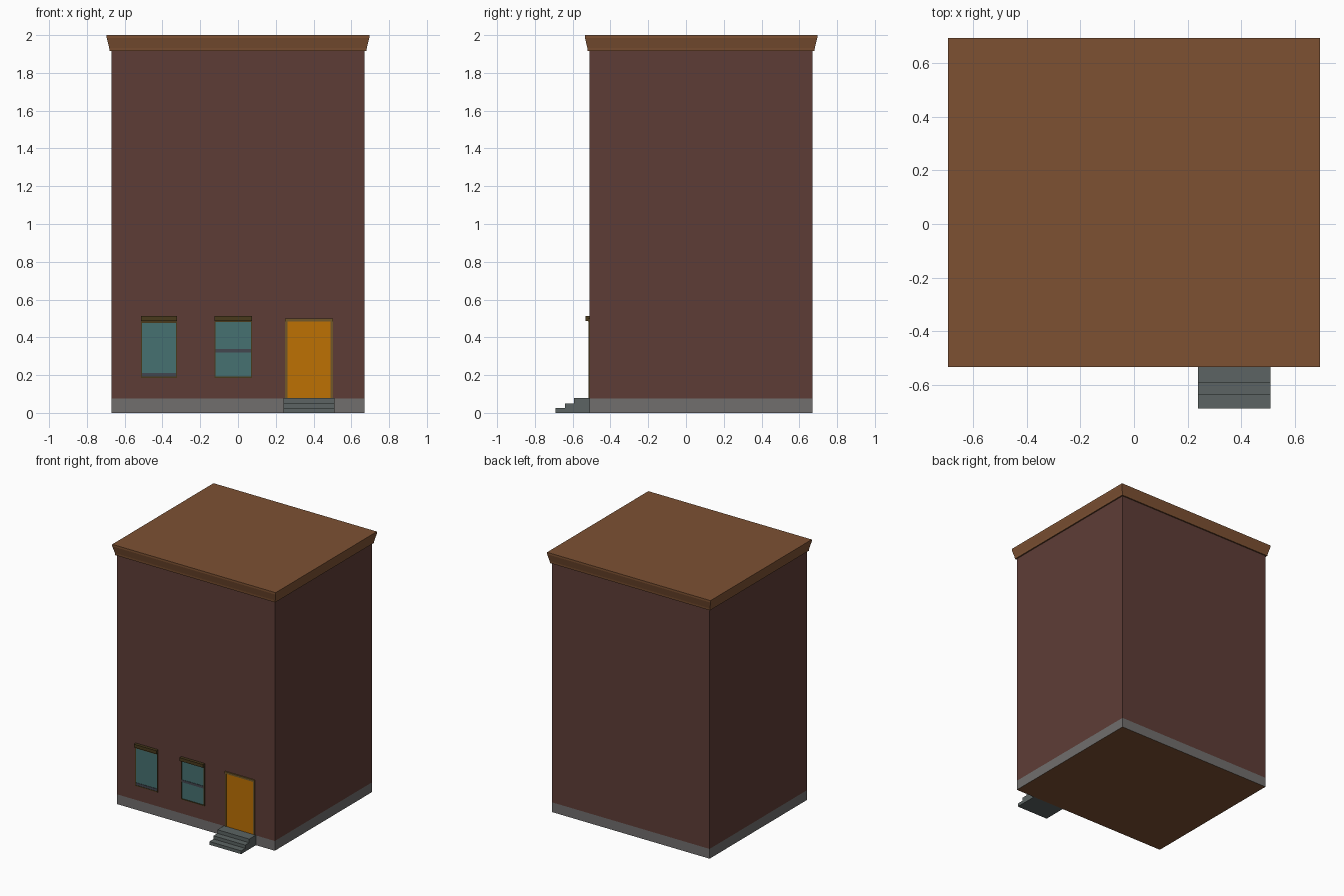
import bpy, bmesh

if "Cube" in bpy.data.objects:
    bpy.data.objects.remove(bpy.data.objects["Cube"])


def mat(name, r, g, b):
    lin = lambda c: (c / 255) ** 2.2
    m = bpy.data.materials.new(name)
    m.diffuse_color = (lin(r), lin(g), lin(b), 1)
    m.use_nodes = True
    m.node_tree.nodes["Principled BSDF"].inputs["Base Color"].default_value = m.diffuse_color
    return m


BRICK = mat("brick", 94, 63, 57)
BROWN = mat("cornice_brown", 124, 82, 54)
STONE = mat("foundation_grey", 112, 110, 109)
STEP = mat("step_grey", 92, 100, 99)
TRIM = mat("olive_trim", 74, 60, 34)
DOORTRIM = mat("door_trim", 112, 88, 46)
GLASS = mat("glass", 72, 112, 112)
SASH = mat("sash_slate", 68, 72, 80)
DOOR = mat("door_orange", 188, 112, 12)


def finish(name, bm, *mats):
    bmesh.ops.recalc_face_normals(bm, faces=bm.faces)
    me = bpy.data.meshes.new(name)
    bm.to_mesh(me)
    bm.free()
    for m in mats:
        me.materials.append(m)
    ob = bpy.data.objects.new(name, me)
    bpy.context.collection.objects.link(ob)
    return ob


def box(name, x0, x1, y0, y1, z0, z1, m):
    bm = bmesh.new()
    bmesh.ops.create_cube(bm, size=1)
    for v in bm.verts:
        v.co = (x1 if v.co.x > 0 else x0, y1 if v.co.y > 0 else y0,
                z1 if v.co.z > 0 else z0)
    return finish(name, bm, m)


def extrude_x(name, profile, x0, x1, m):
    bm = bmesh.new()
    f = bm.faces.new([bm.verts.new((x0, y, z)) for y, z in profile])
    r = bmesh.ops.extrude_face_region(bm, geom=[f])
    vs = [g for g in r["geom"] if isinstance(g, bmesh.types.BMVert)]
    bmesh.ops.translate(bm, verts=vs, vec=(x1 - x0, 0, 0))
    return finish(name, bm, m)


# House shell: rings of (outward offset, height), material per band
W, FRONT, BACK = 0.67, -0.51, 0.67
rings = [(0, 0), (0, 0.075), (0, 1.915), (0.01, 1.915), (0.012, 1.932),
         (0.025, 1.985), (0.025, 2.0)]
bands = [1, 0, 2, 2, 2, 2]
bm = bmesh.new()
loops = []
for o, z in rings:
    loops.append([bm.verts.new((x, y, z)) for x, y in (
        (-W - o, FRONT - o), (W + o, FRONT - o), (W + o, BACK + o), (-W - o, BACK + o))])
for a, b, mi in zip(loops, loops[1:], bands):
    for i in range(4):
        j = (i + 1) % 4
        bm.faces.new((a[i], a[j], b[j], b[i])).material_index = mi
for cap in (loops[0], loops[-1]):
    bm.faces.new(cap).material_index = 2
finish("house_shell", bm, BRICK, STONE, BROWN)

# Front steps
extrude_x("front_steps", [(FRONT, 0), (-0.69, 0), (-0.69, 0.025), (-0.64, 0.025),
                          (-0.64, 0.05), (-0.592, 0.05), (-0.592, 0.078), (FRONT, 0.078)],
          0.24, 0.51, STEP)

# Door with its frame
box("door", 0.262, 0.489, -0.513, FRONT, 0.078, 0.485, DOOR)
for n, x0, x1 in (("left", 0.25, 0.262), ("right", 0.489, 0.502)):
    box("door_jamb_" + n, x0, x1, -0.517, FRONT, 0.078, 0.485, DOORTRIM)
box("door_head", 0.25, 0.502, -0.519, FRONT, 0.485, 0.5, DOORTRIM)

# Windows: glass, thin frame, lintel and one sash rail at the given height
for n, x0, x1, rail, head in (("left", -0.513, -0.322, 0.192, 0.475),
                              ("middle", -0.124, 0.075, 0.319, 0.482)):
    t = 0.006
    box(f"window_glass_{n}", x0 + t, x1 - t, -0.512, FRONT, 0.19, head, GLASS)
    box(f"window_rail_{n}", x0 + t, x1 - t, -0.515, FRONT, rail, rail + 0.018, SASH)
    box(f"window_side_a_{n}", x0, x0 + t, -0.517, FRONT, 0.185, 0.487, TRIM)
    box(f"window_side_b_{n}", x1 - t, x1, -0.517, FRONT, 0.185, 0.487, TRIM)
    box(f"window_sill_{n}", x0 + t, x1 - t, -0.517, FRONT, 0.185, 0.192, TRIM)
    box(f"window_head_{n}", x0 + t, x1 - t, -0.517, FRONT, head, 0.487, TRIM)
    box(f"window_lintel_{n}", x0, x1, -0.533, FRONT, 0.487, 0.512, TRIM)
